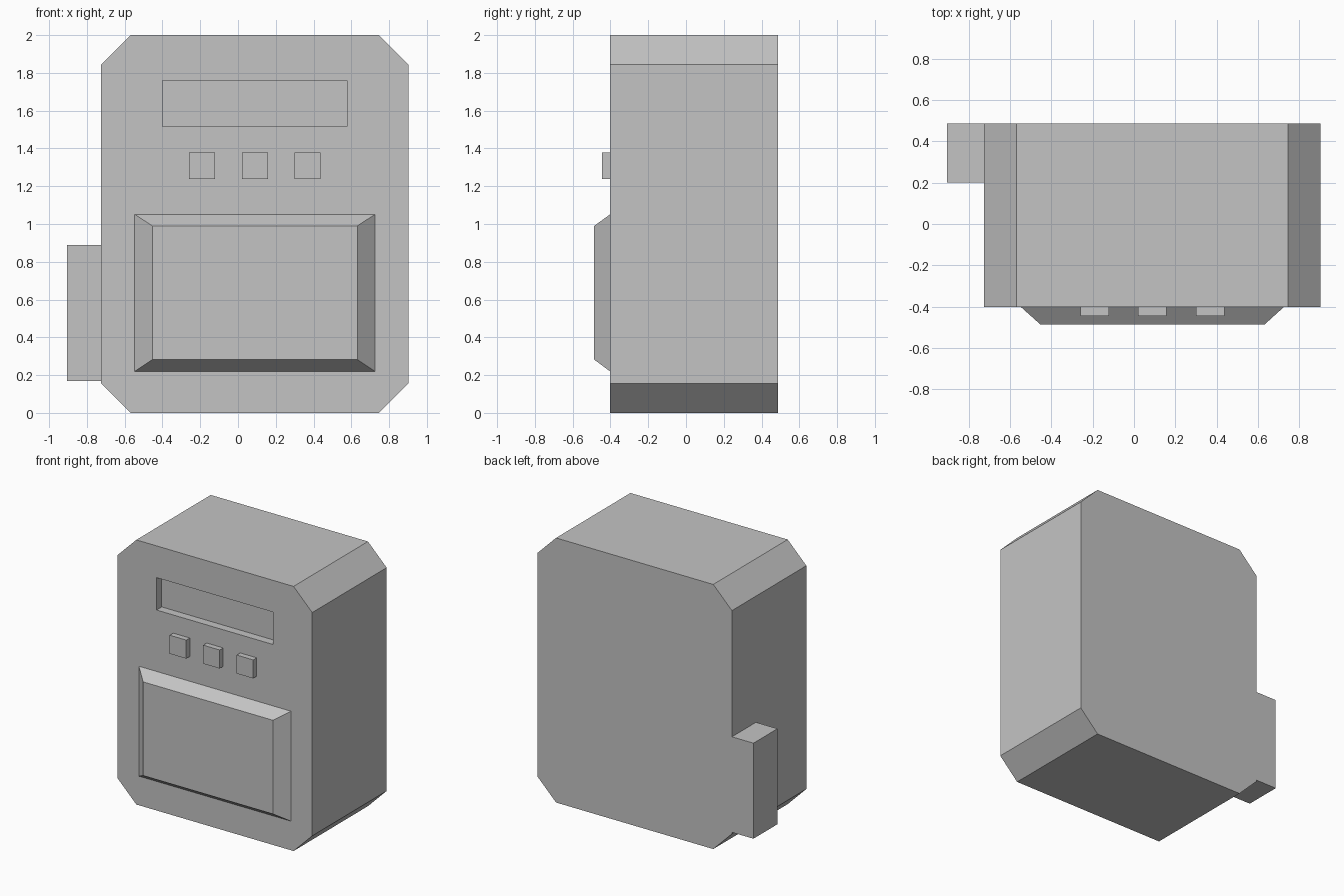
import bpy

default = bpy.data.objects.get("Cube")
if default:
    bpy.data.objects.remove(default, do_unlink=True)

GREY = (0.55, 0.55, 0.55, 1)
grey = bpy.data.materials.new("light grey")
grey.use_nodes = True
grey.diffuse_color = GREY
grey.node_tree.nodes["Principled BSDF"].inputs["Base Color"].default_value = GREY

FRONT, BACK = -0.402, 0.487


def loft(name, near, far, y_near, y_far):
    """Closed solid between two outlines in the xz plane."""
    n = len(near)
    verts = [(x, y_near, z) for x, z in near] + [(x, y_far, z) for x, z in far]
    faces = [list(range(n)), list(range(2 * n - 1, n - 1, -1))]
    faces += [(i, i + n, (i + 1) % n + n, (i + 1) % n) for i in range(n)]
    mesh = bpy.data.meshes.new(name)
    mesh.from_pydata(verts, [], faces)
    mesh.materials.append(grey)
    obj = bpy.data.objects.new(name, mesh)
    bpy.context.collection.objects.link(obj)
    return obj


def rect(x0, x1, z0, z1):
    return [(x0, z0), (x1, z0), (x1, z1), (x0, z1)]


def chamfered(x0, x1, z0, z1, c):
    return [(x0 + c, z0), (x1 - c, z0), (x1, z0 + c), (x1, z1 - c),
            (x1 - c, z1), (x0 + c, z1), (x0, z1 - c), (x0, z0 + c)]


# Main case with cut corners
outline = chamfered(-0.725, 0.902, 0, 2, 0.156)
case = loft("case", outline, outline, FRONT, BACK)

# Sunken display window
window = rect(-0.4, 0.576, 1.515, 1.76)
cutter = loft("display_cutter", window, window, FRONT - 0.1, FRONT + 0.062)
cutter.hide_render = True
cutter.hide_viewport = True
cut = case.modifiers.new("display_recess", 'BOOLEAN')
cut.operation = 'DIFFERENCE'
cut.solver = 'EXACT'
cut.object = cutter

# Row of three square buttons
for i, side in enumerate(("right", "middle", "left")):
    x = -0.26 + 0.28 * i
    face = rect(x, x + 0.138, 1.238, 1.378)
    loft("button_" + side, face, face, FRONT - 0.042, FRONT)

# Raised front panel with sloping edges
loft("front_panel", rect(-0.453, 0.632, 0.282, 0.99),
     rect(-0.547, 0.725, 0.22, 1.051), FRONT - 0.084, FRONT)

# Block on the side, flush with the back
block = rect(-0.905, -0.725, 0.168, 0.89)
loft("side_block", block, block, 0.2, BACK)
